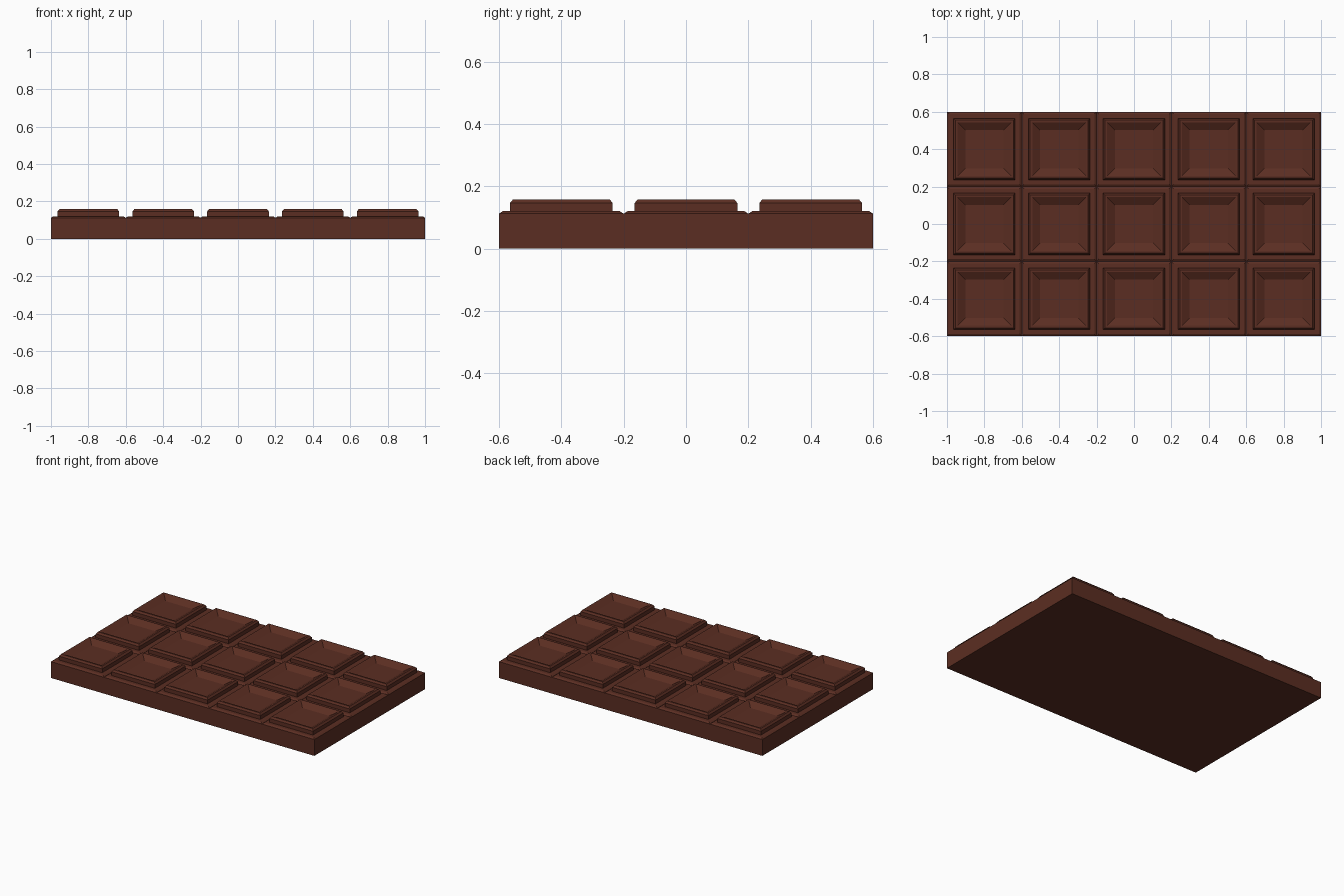
import bpy, bmesh

if "Cube" in bpy.data.objects:
    bpy.data.objects.remove(bpy.data.objects["Cube"])

COLS, ROWS, CELL = 5, 3, 0.4
# cross-section of one square: (half width, height) from groove to dished centre
PROFILE = [(0.2, 0.112), (0.188, 0.12), (0.165, 0.12), (0.165, 0.146),
           (0.155, 0.158), (0.144, 0.158), (0.102, 0.133)]
CORNERS = [(-1, -1), (1, -1), (1, 1), (-1, 1)]


def add_square(bm, cx, cy):
    rings = [[bm.verts.new((cx + sx * h, cy + sy * h, z)) for sx, sy in CORNERS]
             for h, z in PROFILE]
    for a, b in zip(rings, rings[1:]):
        for i in range(4):
            j = (i + 1) % 4
            bm.faces.new((a[i], a[j], b[j], b[i]))
    bm.faces.new(rings[-1])


bm = bmesh.new()

# moulded squares
for c in range(COLS):
    for r in range(ROWS):
        add_square(bm, (c - (COLS - 1) / 2) * CELL, (r - (ROWS - 1) / 2) * CELL)
bmesh.ops.remove_doubles(bm, verts=bm.verts, dist=0.001)

# side walls down to the ground, then the flat underside
rim = [e for e in bm.edges if e.is_boundary]
ext = bmesh.ops.extrude_edge_only(bm, edges=rim)["geom"]
for v in ext:
    if isinstance(v, bmesh.types.BMVert):
        v.co.z = 0
bmesh.ops.holes_fill(bm, edges=[e for e in bm.edges if e.is_boundary], sides=0)
bmesh.ops.recalc_face_normals(bm, faces=bm.faces)

mesh = bpy.data.meshes.new("chocolate_bar")
bm.to_mesh(mesh)
bm.free()
bar = bpy.data.objects.new("chocolate_bar", mesh)
bpy.context.collection.objects.link(bar)

# dark brown chocolate
mat = bpy.data.materials.new("chocolate")
mat.diffuse_color = (0.105, 0.027, 0.016, 1)
mat.use_nodes = True
mat.node_tree.nodes["Principled BSDF"].inputs["Base Color"].default_value = mat.diffuse_color
mesh.materials.append(mat)
